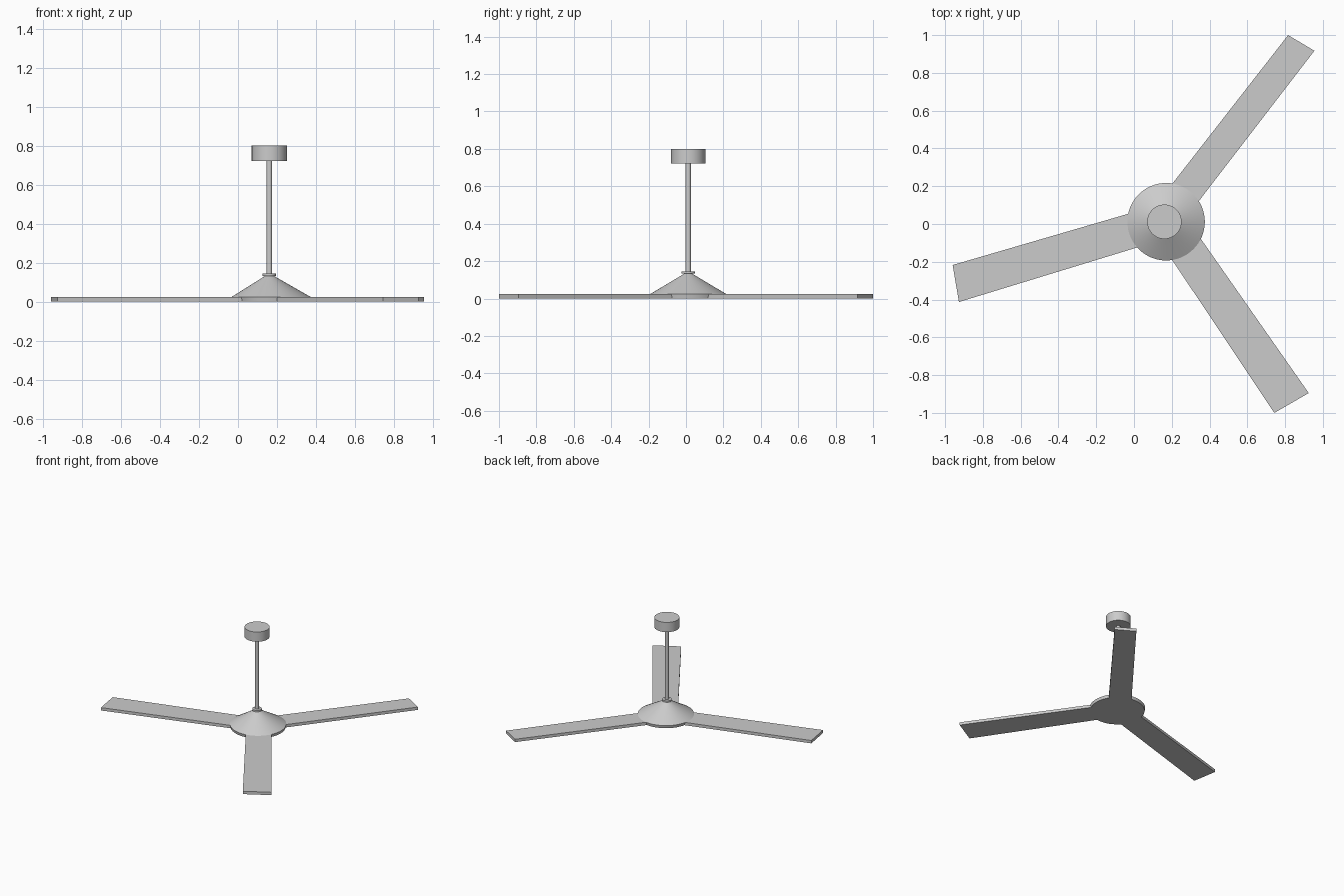
import bpy, bmesh, math

if "Cube" in bpy.data.objects:
    bpy.data.objects.remove(bpy.data.objects["Cube"])

ROD = (0.161, 0.012)     # axis of rod and canopy
HUB = (0.17, 0.012)      # axis of the wide hub
T = 0.023                # blade thickness


def finish(name, bm):
    bmesh.ops.recalc_face_normals(bm, faces=bm.faces)
    me = bpy.data.meshes.new(name)
    bm.to_mesh(me)
    bm.free()
    ob = bpy.data.objects.new(name, me)
    bpy.context.collection.objects.link(ob)
    return ob


def turned(name, rings, n=48):
    """Stack of circles (x, y, z, radius), capped at both ends."""
    bm = bmesh.new()
    loops = []
    for x, y, z, r in rings:
        loops.append([bm.verts.new((x + r * math.cos(2 * math.pi * i / n),
                                    y + r * math.sin(2 * math.pi * i / n), z))
                      for i in range(n)])
    for a, b in zip(loops, loops[1:]):
        for i in range(n):
            j = (i + 1) % n
            bm.faces.new((a[i], a[j], b[j], b[i]))
    bm.faces.new(loops[0][::-1])
    bm.faces.new(loops[-1])
    ob = finish(name, bm)
    bpy.ops.object.select_all(action='DESELECT')
    ob.select_set(True)
    bpy.context.view_layer.objects.active = ob
    bpy.ops.object.shade_smooth_by_angle(angle=math.radians(25))
    return ob


def blade(name, outline):
    """Flat plank: plan outline raised to the blade thickness."""
    bm = bmesh.new()
    face = bm.faces.new([bm.verts.new((x, y, 0)) for x, y in outline])
    ext = bmesh.ops.extrude_face_region(bm, geom=[face])
    for v in ext["geom"]:
        if isinstance(v, bmesh.types.BMVert):
            v.co.z = T
    return finish(name, bm)


# Ceiling canopy, down rod and collar
turned("ceiling_canopy", [(*ROD, 0.722, 0.091), (*ROD, 0.80, 0.091)])
turned("down_rod", [(*ROD, 0.10, 0.0145), (*ROD, 0.73, 0.0145)], 24)
turned("rod_collar", [(*ROD, 0.133, 0.035), (*ROD, 0.145, 0.035)], 32)

# Conical hub with a thin straight rim
turned("hub", [(*HUB, 0.0, 0.2), (*HUB, T, 0.205), (*ROD, 0.136, 0.016)], 64)

# Three blades: root pair then tip pair, roots hidden in the hub
blade("blade_back", [(0.25, 0.0), (0.095, 0.075), (0.816, 1.0), (0.955, 0.917)])
blade("blade_front", [(0.105, -0.045), (0.25, 0.07), (0.925, -0.895), (0.743, -1.0)])
blade("blade_left", [(0.12, 0.098), (0.155, -0.082), (-0.927, -0.413), (-0.96, -0.217)])
